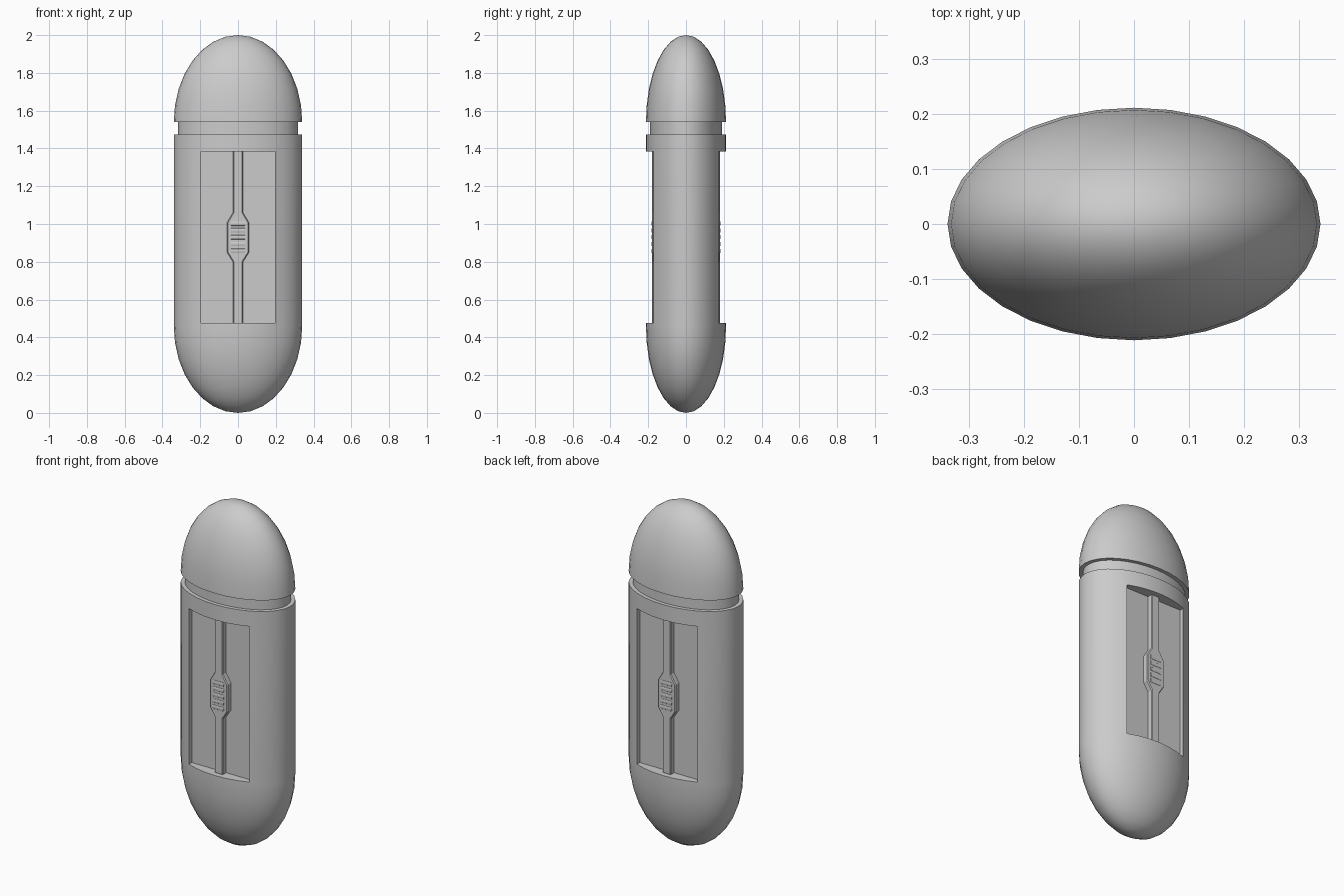
import bpy, bmesh
from math import sin, cos, pi, radians

if "Cube" in bpy.data.objects:
    bpy.data.objects.remove(bpy.data.objects["Cube"], do_unlink=True)

RX, RY, DOME = 0.34, 0.212, 0.46     # half width, half depth, dome height
RIM, CAP_Z = 1.475, 1.54             # body top, cap bottom
FLOOR, BAR_TOP = 0.148, 0.18         # recess floor and slider bar distance from centre
LOW, HIGH, HALF = 0.475, 1.385, 0.195  # recess extents

grey = bpy.data.materials.new("light_grey")
grey.use_nodes = True
colour = (0.6, 0.6, 0.6, 1)
grey.diffuse_color = colour
grey.node_tree.nodes["Principled BSDF"].inputs["Base Color"].default_value = colour


def finish(name, bm):
    bmesh.ops.recalc_face_normals(bm, faces=bm.faces)
    me = bpy.data.meshes.new(name)
    bm.to_mesh(me)
    bm.free()
    me.materials.append(grey)
    ob = bpy.data.objects.new(name, me)
    bpy.context.collection.objects.link(ob)
    return ob


def activate(ob):
    bpy.ops.object.select_all(action='DESELECT')
    ob.select_set(True)
    bpy.context.view_layer.objects.active = ob


def smooth(ob):
    activate(ob)
    bpy.ops.object.shade_smooth_by_angle(angle=radians(30))


def loft(name, profile, n=32):
    """Elliptical solid from (x radius, y radius, z) rings."""
    bm = bmesh.new()
    rings = [[bm.verts.new((rx * cos(2 * pi * i / n), ry * sin(2 * pi * i / n), z))
              for i in range(n)] for rx, ry, z in profile]
    for a, b in zip(rings, rings[1:]):
        for i in range(n):
            j = (i + 1) % n
            bm.faces.new((a[i], a[j], b[j], b[i]))
    bm.faces.new(rings[0])
    bm.faces.new(rings[-1])
    bmesh.ops.remove_doubles(bm, verts=bm.verts, dist=1e-5)
    return finish(name, bm)


def dome(base, direction):
    """Rings of a half ellipsoid, from equator to pole."""
    angles = [pi / 2 * k / 8 for k in range(9)]
    return [(RX * cos(a) + 1e-7, RY * cos(a) + 1e-7, base + direction * DOME * sin(a))
            for a in angles]


def box(name, size, centre):
    bm = bmesh.new()
    bmesh.ops.create_cube(bm, size=1)
    bmesh.ops.scale(bm, vec=size, verts=bm.verts)
    bmesh.ops.translate(bm, vec=centre, verts=bm.verts)
    return finish(name, bm)


# Cap and neck
smooth(loft("cap", dome(CAP_Z, 1)))
smooth(loft("neck", [(0.317, 0.19, RIM - 0.02), (0.317, 0.19, CAP_Z + 0.02)]))

# Body with a flat recess on front and back
body = loft("body", dome(DOME, -1)[::-1] + [(RX, RY, RIM)])
for side in (-1, 1):
    cutter = box("recess_cutter", (2 * HALF, 0.2, HIGH - LOW),
                 (0, side * (FLOOR + 0.1), (LOW + HIGH) / 2))
    cutter.hide_render = True
    cut = body.modifiers.new("recess", 'BOOLEAN')
    cut.operation = 'DIFFERENCE'
    cut.solver = 'EXACT'
    cut.object = cutter
    activate(body)
    bpy.ops.object.modifier_apply(modifier=cut.name)
    bpy.data.objects.remove(cutter, do_unlink=True)
smooth(body)


# Slider: a rail widening into a thumb pad, with a chamfered face
def slider(name, side):
    right = [(0.027, LOW - 0.004), (0.027, 0.80), (0.058, 0.85),
             (0.058, 1.008), (0.027, 1.06), (0.027, HIGH + 0.004)]
    outline = right + [(-x, z) for x, z in reversed(right)]
    bm = bmesh.new()
    base = bm.faces.new([bm.verts.new((x, side * (FLOOR - 0.005), z)) for x, z in outline])
    ext = bmesh.ops.extrude_face_region(bm, geom=[base], use_keep_orig=True)["geom"]
    top = [v for v in ext if isinstance(v, bmesh.types.BMVert)]
    for v in top:
        v.co.y = side * BAR_TOP
    rim = [e for e in bm.edges if all(v in top for v in e.verts)]
    bmesh.ops.recalc_face_normals(bm, faces=bm.faces)
    bmesh.ops.bevel(bm, geom=rim, offset=0.005, segments=1, affect='EDGES')
    return finish(name, bm)


# Grip ridges: low rounded bars across the thumb pad
def ridge(name, side, z):
    bm = bmesh.new()
    arc = [(0.012 * cos(pi * k / 6), 0.004 * sin(pi * k / 6)) for k in range(7)]
    ends = [[bm.verts.new((x, side * (BAR_TOP - 0.0005 + h), z + dz)) for dz, h in arc]
            for x in (-0.036, 0.036)]
    for k in range(7):
        j = (k + 1) % 7
        bm.faces.new((ends[0][k], ends[0][j], ends[1][j], ends[1][k]))
    for end in ends:
        bm.faces.new(end)
    smooth(finish(name, bm))


for label, side in (("front", -1), ("back", 1)):
    slider(label + "_slider", side)
    for k in range(5):
        ridge(f"{label}_grip_ridge_{k + 1}", side, 0.93 + (k - 2) * 0.036)
